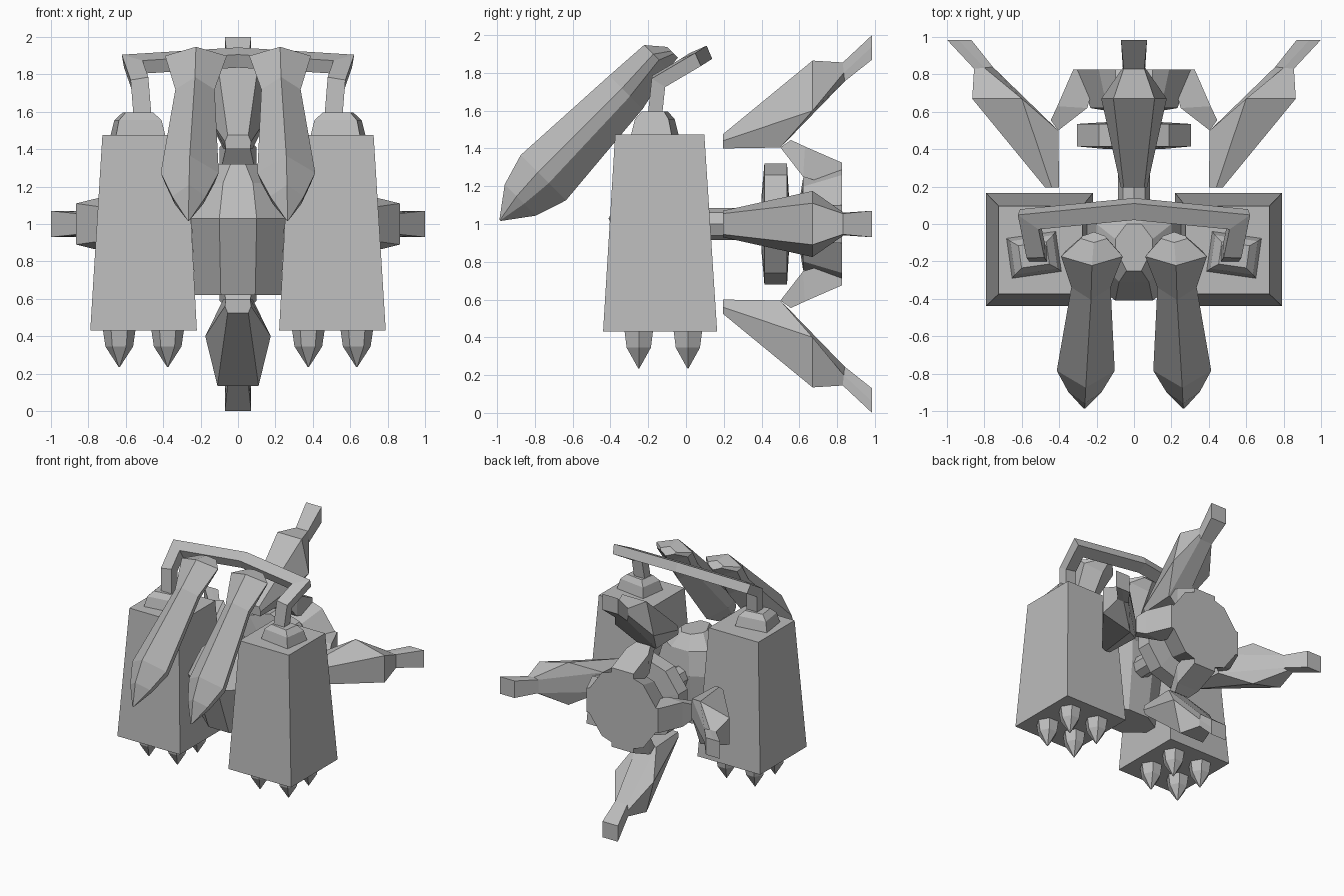
import bpy, bmesh, math
from mathutils import Vector, Matrix

if "Cube" in bpy.data.objects:
    bpy.data.objects.remove(bpy.data.objects["Cube"], do_unlink=True)

grey = bpy.data.materials.new("plain_grey")
grey.use_nodes = True
grey.diffuse_color = (0.5, 0.5, 0.5, 1)
grey.node_tree.nodes["Principled BSDF"].inputs["Base Color"].default_value = (0.5, 0.5, 0.5, 1)


def loft(name, rings, matrix=Matrix()):
    """Skin a list of equal-length point rings and cap both ends."""
    bm = bmesh.new()
    rows = [[bm.verts.new(matrix @ Vector(p)) for p in ring] for ring in rings]
    n = len(rows[0])
    for a, b in zip(rows, rows[1:]):
        for i in range(n):
            j = (i + 1) % n
            bm.faces.new((a[i], a[j], b[j], b[i]))
    bm.faces.new(rows[0])
    bm.faces.new(rows[-1])
    bmesh.ops.recalc_face_normals(bm, faces=bm.faces)
    mesh = bpy.data.meshes.new(name)
    bm.to_mesh(mesh)
    bm.free()
    mesh.materials.append(grey)
    obj = bpy.data.objects.new(name, mesh)
    bpy.context.collection.objects.link(obj)
    return obj


def rect(x, y, z, hx, hy):
    return [(x - hx, y - hy, z), (x + hx, y - hy, z), (x + hx, y + hy, z), (x - hx, y + hy, z)]


def circle_z(x, y, z, r, n):
    return [(x + r * math.cos(math.tau * i / n), y + r * math.sin(math.tau * i / n), z)
            for i in range(n)]


def lathe_y(name, profile, n):
    """Polygonal turned part around the long axis at z = 1."""
    return loft(name, [[(r * math.sin(math.tau * i / n), y, 1 + r * math.cos(math.tau * i / n))
                        for i in range(n)] for y, r in profile])


def sweep(name, path, ring, end_normal):
    """Square bar along a path with mitred corners."""
    path = [Vector(p) for p in path]
    dirs = [(b - a).normalized() for a, b in zip(path, path[1:])]
    rings = [[Vector(p) for p in ring]]
    for i, d in enumerate(dirs):
        nrm = (d + dirs[i + 1]).normalized() if i + 1 < len(dirs) else Vector(end_normal)
        rings.append([p + d * ((path[i + 1] - p).dot(nrm) / d.dot(nrm)) for p in rings[-1]])
    return loft(name, rings)


def blade_ring(cx, s, top, bottom, w):
    """Six-sided cross-section on an axis slanting down to the front."""
    mid, k = (top + bottom) / 2, math.sqrt(0.5)
    h = (top - bottom) * 0.12
    pts = [(0, top), (w, mid + h), (w * 0.85, mid - h), (0, bottom),
           (-w * 0.85, mid - h), (-w, mid + h)]
    return [(cx + x, (-s - p) * k, (p - s) * k) for x, p in pts]


# Central body
def body_ring(z, w, front, back):
    return [(-w * .4, front, z), (w * .4, front, z), (w, front + .12, z),
            (w, back - .08, z), (w * .4, back, z), (-w * .4, back, z),
            (-w, back - .08, z), (-w, front + .12, z)]


loft("body", [body_ring(.62, .23, -.25, .05), body_ring(1.03, .25, -.41, .1),
              body_ring(1.22, .2, -.31, .08), body_ring(1.32, .1, -.25, 0)])

# Paired side parts
for side, s in (("left", 1), ("right", -1)):
    # Tapered pod
    loft(side + "_pod", [rect(s * .505, -.137, .43, .285, .302),
                         rect(s * .5, -.139, 1.475, .225, .236)])
    # Claw-like feet under the pod
    for px in (.376, .635):
        for py in (-.25, .01):
            loft(side + "_pod_spike", [circle_z(s * px, py, z, r, 6) for z, r in
                                       ((.44, .088), (.345, .074), (.235, .003))])
    # Stepped cap on the pod
    turn = Matrix.Translation((s * .535, -.165, 0)) @ Matrix.Rotation(s * -.14, 4, "Z")
    loft(side + "_pod_cap", [rect(0, 0, 1.465, .135, .11), rect(0, 0, 1.555, .115, .09),
                             rect(0, 0, 1.595, .075, .06)], turn)
    # Half of the overhead handle
    sweep(side + "_handle", [(s * .51, -.165, 1.57), (s * .525, -.145, 1.755),
                             (s * .56, .025, 1.855), (0, .08, 1.89)],
          rect(s * .51, -.165, 1.57, .048, .038), (1, 0, 0))
    # Long slanted blade
    loft(side + "_front_blade", [blade_ring(s * cx, *r) for cx, r in (
        (.215, (-1.3, 1.44, 1.36, .07)), (.225, (-1.22, 1.534, 1.354, .165)),
        (.23, (-.976, 1.55, 1.3, .105)), (.258, (-.346, 1.584, 1.245, .155)),
        (.262, (-.177, 1.534, 1.3, .09)), (.265, (-.025, 1.422, 1.412, .006)))])

# Engine on the long axis
lathe_y("engine_shaft", [(0, .085), (.45, .085), (.66, .12)], 8)
lathe_y("engine_ring", [(.4, .15), (.415, .32), (.535, .32), (.545, .15)], 10)
lathe_y("engine_nozzle", [(.6, .12), (.62, .245), (.825, .32)], 10)


# Four fins and the pylons that carry them
def fin_ring(*pts):
    right = [(w, y, r) for y, r, w in pts]
    return right + [(-w, y, r) for w, y, r in reversed(right)]


fin = [fin_ring((.195, .475, .055), (.195, .44, .07), (.195, .4, .065)),
       fin_ring((.67, .865, .11), (.67, .6, .175), (.5, .405, .08)),
       fin_ring((.83, .855, .055), (.835, .8, .06), (.84, .755, .055)),
       fin_ring((.985, 1, .07), (.985, .94, .07), (.985, .87, .07))]
pylon = [fin_ring((.825, .325, .1), (.825, .19, .1)),
         fin_ring((.63, .41, .1), (.62, .25, .1)),
         fin_ring((.555, .445, .065), (.5, .405, .065))]
for i, where in enumerate(("top", "left", "bottom", "right")):
    place = Matrix.Translation((0, 0, 1)) @ Matrix.Rotation(i * math.pi / 2, 4, "Y")
    loft(where + "_fin", fin, place)
    loft(where + "_pylon", pylon, place)
